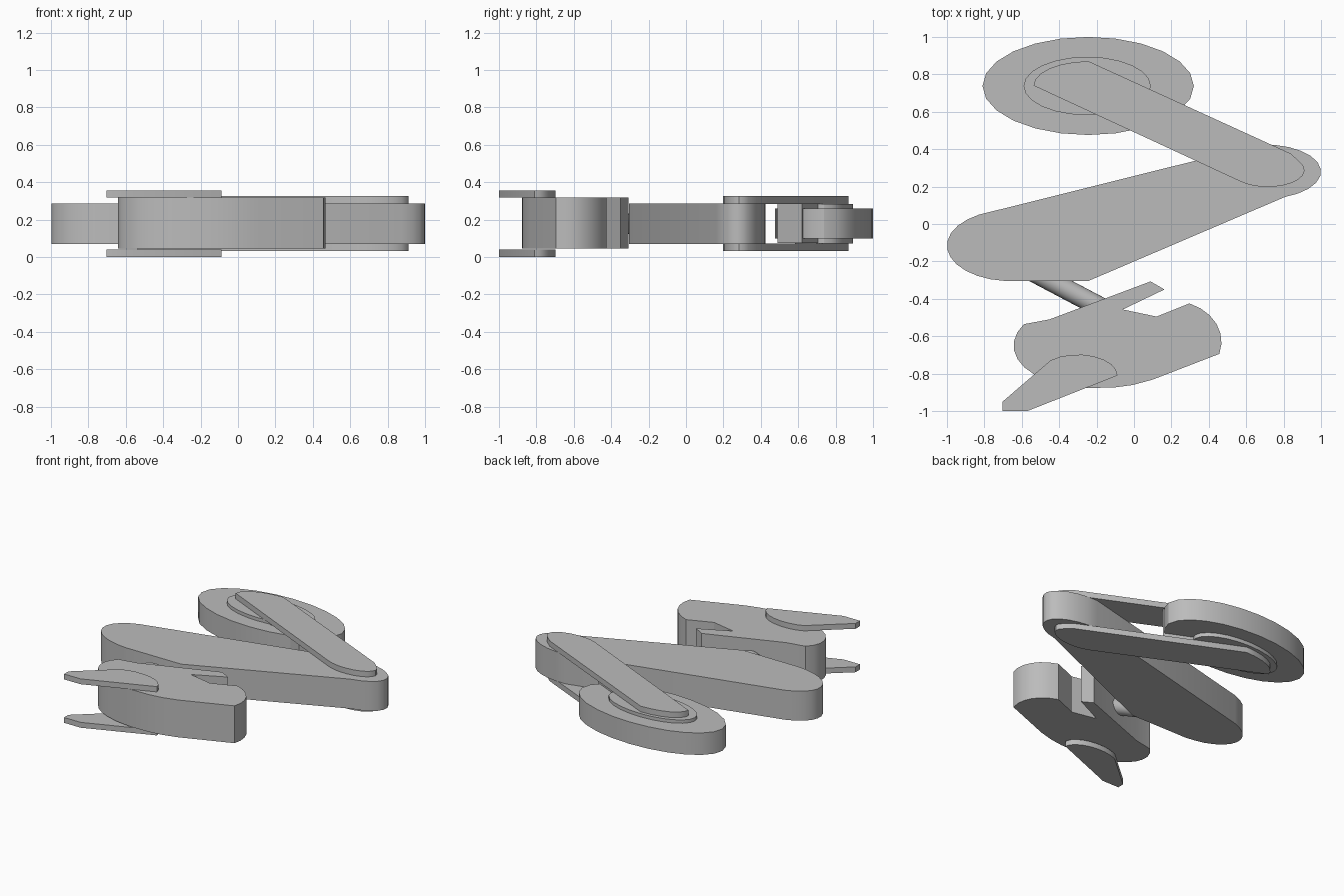
import bpy, bmesh, math
from mathutils import Vector

cube = bpy.data.objects.get("Cube")
if cube:
    bpy.data.objects.remove(cube, do_unlink=True)

MID = 0.178  # height of the mirror plane

grey = bpy.data.materials.new("plain_grey")
grey.use_nodes = True
colour = (0.5, 0.5, 0.5, 1)
grey.diffuse_color = colour
grey.node_tree.nodes["Principled BSDF"].inputs["Base Color"].default_value = colour


def arc(cx, cy, rx, ry, start, end, steps):
    """Counter-clockwise points along part of an ellipse."""
    angles = [math.radians(start + (end - start) * i / steps) for i in range(steps + 1)]
    return [(cx + rx * math.cos(a), cy + ry * math.sin(a)) for a in angles]


def finish(obj):
    obj.data.materials.append(grey)
    bpy.ops.object.select_all(action='DESELECT')
    obj.select_set(True)
    bpy.context.view_layer.objects.active = obj
    bpy.ops.object.shade_smooth_by_angle(angle=math.radians(31))
    return obj


def plate(name, outline, low, high):
    """Extrude a flat outline between two heights."""
    bm = bmesh.new()
    face = bm.faces.new([bm.verts.new((x, y, low)) for x, y in outline])
    grown = bmesh.ops.extrude_face_region(bm, geom=[face])
    top = [v for v in grown["geom"] if isinstance(v, bmesh.types.BMVert)]
    bmesh.ops.translate(bm, verts=top, vec=(0, 0, high - low))
    bmesh.ops.recalc_face_normals(bm, faces=bm.faces)
    mesh = bpy.data.meshes.new(name)
    bm.to_mesh(mesh)
    bm.free()
    obj = bpy.data.objects.new(name, mesh)
    bpy.context.collection.objects.link(obj)
    return finish(obj)


def plate_pair(name, outline, low, high):
    """The same plate above and below the mirror plane."""
    plate("upper_" + name, outline, low, high)
    plate("lower_" + name, outline, 2 * MID - high, 2 * MID - low)


def rod(name, start, end, radius):
    a, b = Vector(start), Vector(end)
    bpy.ops.mesh.primitive_cylinder_add(vertices=24, radius=radius,
                                        depth=(b - a).length, location=(a + b) / 2)
    obj = bpy.context.object
    obj.name = name
    obj.rotation_euler = (b - a).to_track_quat('Z', 'Y').to_euler()
    return finish(obj)


# Base disc, its raised bosses and the tongue between the links
plate("base_disc", arc(-.245, .738, .565, .262, 0, 345, 23), .1, .26)
plate_pair("boss", arc(-.25, .738, .34, .156, 0, 345, 23), .25, .284)
plate("link_tongue", [(.05, .72), (-.2, .6), (.15, .49), (.27, .62)], .075, .284)

# Pair of thin links joining the disc to the main arm
link = (arc(-.243, .74, .294, .13, 90, 180, 6)
        + arc(.715, .288, .197, .09, 225, 390, 10) + [(.837, .377)])
plate_pair("link", link, .284, .325)

# Long main arm
arm = (arc(-.66, -.115, .34, .19, 120, 265, 11) + [(-.245, -.305)]
       + arc(.7, .28, .3, .145, -69, 95, 11))
plate("main_arm", arm, .07, .285)

# Round rod from the arm to the claw
rod("claw_rod", (-.6, -.223, MID), (-.1, -.487, MID), .054)

# Claw body with its hooked opening
claw = (arc(.2, -.63, .268, .22, -17, 69, 6)
        + [(.12, -.495), (-.06, -.457), (.163, -.35), (.088, -.307), (-.452, -.51)]
        + arc(-.3, -.65, .344, .21, 147, 240, 7)
        + [(-.38, -.86), (-.254, -.877), (-.105, -.874), (-.008, -.861), (.1, -.832)])
plate("claw_body", claw, .045, .317)

# Pair of pointed fins on the claw
fin = (arc(-.3, -.81, .212, .112, 0, 133, 8)
       + [(-.703, -.95), (-.703, -1), (-.57, -1)])
plate_pair("fin", fin, .317, .356)
